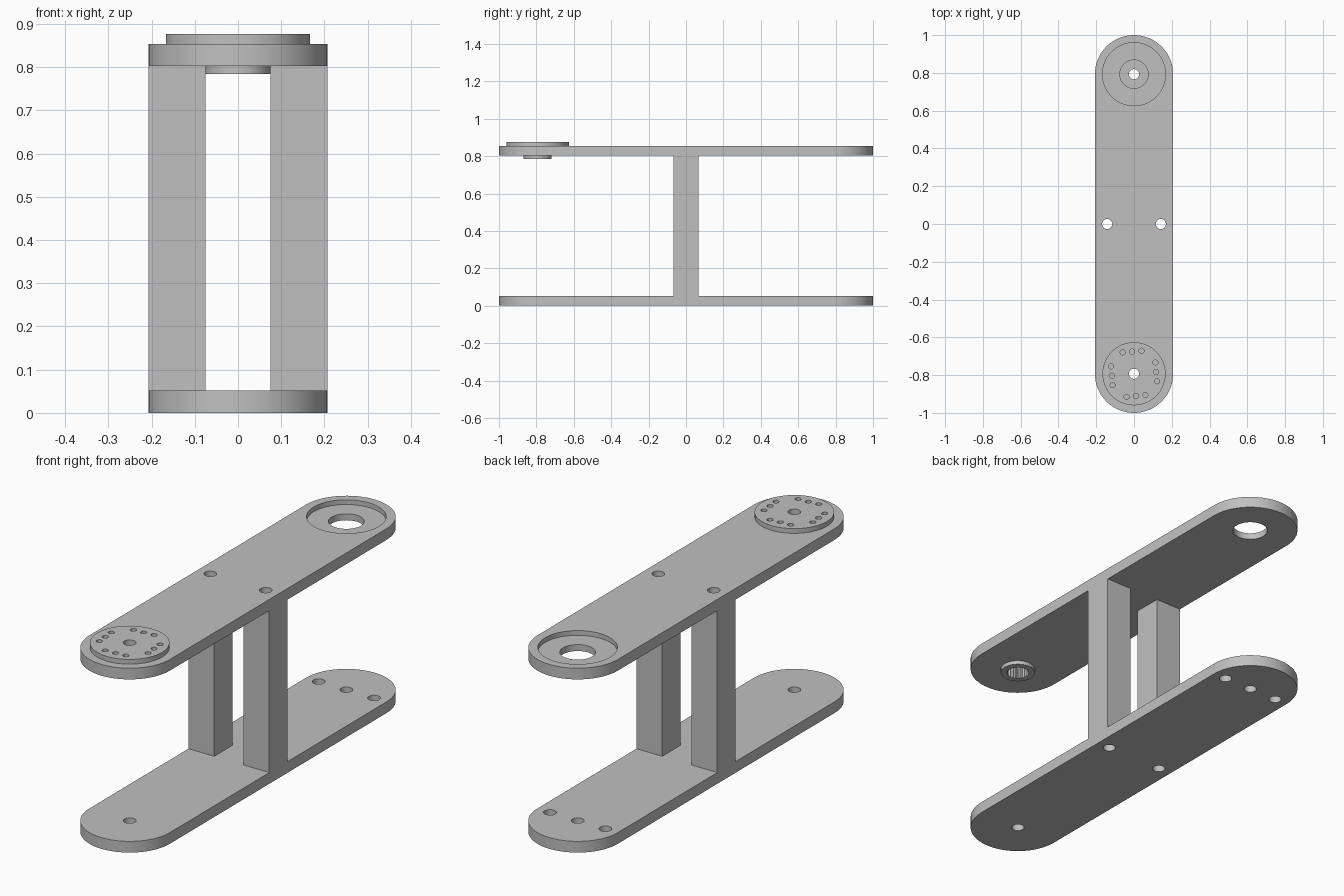
import bpy
import bmesh
from math import cos, sin, pi, radians
from mathutils import Matrix, Vector

cube = bpy.data.objects.get("Cube")
if cube:
    bpy.data.objects.remove(cube, do_unlink=True)

WIDTH = 0.207            # half width and end radius of the plates
END = 0.793              # distance of the end centres from the middle
PLATE = 0.052            # plate thickness
DECK = 0.802             # underside of the upper plate
TOP = DECK + PLATE
HORN_R, BOSS_R, BORE_R = 0.167, 0.075, 0.027
STEP = 0.022             # height of the round pad and depth of its socket
SCREW_X = 0.142

grey = bpy.data.materials.new("light_grey")
grey.use_nodes = True
colour = (0.53, 0.53, 0.53, 1)
grey.diffuse_color = colour
grey.node_tree.nodes["Principled BSDF"].inputs["Base Color"].default_value = colour


def prism(name, outline, z0, z1):
    """Extrude a closed 2D outline between two heights."""
    bm = bmesh.new()
    face = bm.faces.new([bm.verts.new((x, y, z0)) for x, y in outline])
    grown = bmesh.ops.extrude_face_region(bm, geom=[face])["geom"]
    bmesh.ops.translate(bm, vec=(0, 0, z1 - z0),
                        verts=[v for v in grown if isinstance(v, bmesh.types.BMVert)])
    bmesh.ops.recalc_face_normals(bm, faces=bm.faces)
    mesh = bpy.data.meshes.new(name)
    bm.to_mesh(mesh)
    bm.free()
    mesh.materials.append(grey)
    obj = bpy.data.objects.new(name, mesh)
    bpy.context.collection.objects.link(obj)
    return obj


def arc(x, y, r, start=0, sweep=2 * pi, n=64):
    return [(x + r * cos(start + sweep * i / n), y + r * sin(start + sweep * i / n))
            for i in range(n)]


def cylinder(x, y, r, z0, z1, n=64):
    return prism("helper", arc(x, y, r, n=n), z0, z1)


def bore(x, y, z0=-0.1, z1=1.0):
    return cylinder(x, y, BORE_R, z0, z1, n=32)


def stadium():
    ends = []
    for y, start in ((END, 0), (-END, pi)):
        ends += arc(0, y, WIDTH, start, pi, 32)
        ends.append((WIDTH * cos(start + pi), y))
    return ends


def combine(obj, helpers, operation):
    """Apply boolean helpers to an object, then discard them."""
    for helper in helpers:
        helper.hide_render = True
        mod = obj.modifiers.new("boolean", 'BOOLEAN')
        mod.operation = operation
        mod.solver = 'EXACT'
        mod.object = helper
    graph = bpy.context.evaluated_depsgraph_get()
    mesh = bpy.data.meshes.new_from_object(obj.evaluated_get(graph))
    obj.modifiers.clear()
    obj.data = mesh
    for helper in helpers:
        bpy.data.objects.remove(helper, do_unlink=True)


def finish(obj):
    bpy.ops.object.select_all(action='DESELECT')
    obj.select_set(True)
    bpy.context.view_layer.objects.active = obj
    bpy.ops.object.shade_smooth_by_angle(angle=radians(30))


# Lower plate: one hole in front, three at the back, two under the posts
lower = prism("lower_plate", stadium(), 0, PLATE)
spots = [(0, -END), (0, END)]
for side in (-1, 1):
    spots += [(side * SCREW_X, 0), (side * SCREW_X, END)]
combine(lower, [bore(x, y) for x, y in spots], 'DIFFERENCE')

# Upper plate with a raised round pad and a boss below it
upper = prism("upper_plate", stadium(), DECK, TOP)
combine(upper, [cylinder(0, -END, HORN_R, DECK + 0.02, TOP + STEP),
                cylinder(0, -END, BOSS_R, DECK - 0.018, DECK + 0.01)], 'UNION')

# Socket and opening at the back, through holes in front and over the posts
cutters = [cylinder(0, END, HORN_R, TOP - STEP, 1),
           cylinder(0, END, BOSS_R, 0.7, 1),
           bore(0, -END)]
cutters += [bore(side * SCREW_X, 0) for side in (-1, 1)]

# Toothed pocket in the boss
teeth = 25
spline = []
for i in range(teeth * 2):
    r = 0.05 if i % 2 else 0.045
    spline.append((r * cos(pi * i / teeth), r * sin(pi * i / teeth) - END))
cutters.append(prism("helper", spline, 0.7, TOP - 0.006))

# Four rows of three small blind holes, turned slightly around the pad
for quarter in range(4):
    turn = Matrix.Rotation(radians(5 + 90 * quarter), 2)
    for along in (-0.05, 0, 0.05):
        p = turn @ Vector((along, 0.118))
        cutters.append(cylinder(p.x, p.y - END, 0.0135, TOP - 0.025, 1, n=24))
combine(upper, cutters, 'DIFFERENCE')

# Two square posts with screw channels
parts = [lower, upper]
for name, side in (("left_post", 1), ("right_post", -1)):
    inner, outer, depth = side * 0.075, side * WIDTH, 0.067
    post = prism(name, [(inner, -depth), (outer, -depth), (outer, depth), (inner, depth)],
                 PLATE, DECK)
    combine(post, [bore(side * SCREW_X, 0)], 'DIFFERENCE')
    parts.append(post)

for part in parts:
    finish(part)
